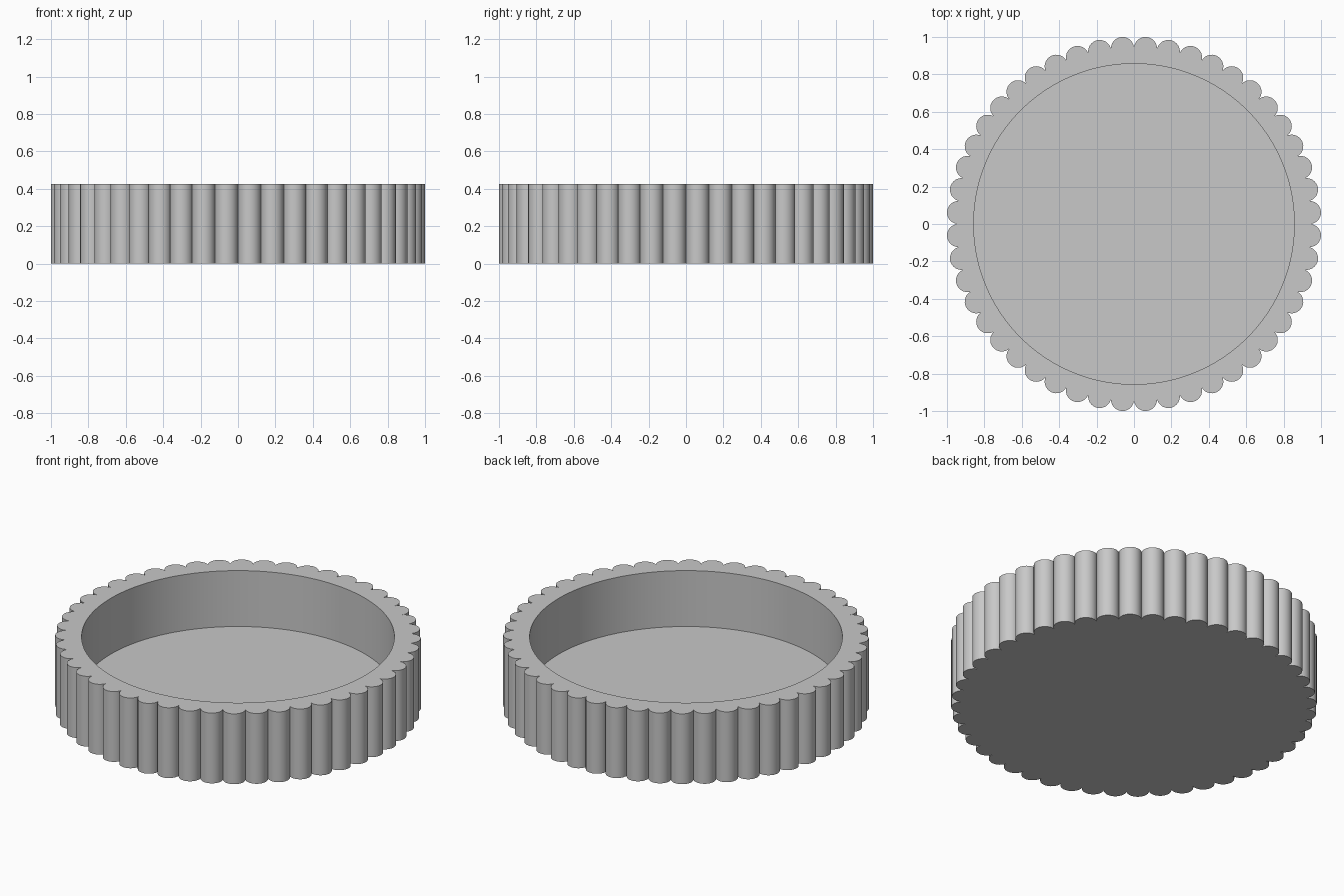
import bpy
import bmesh
from math import sin, cos, pi, sqrt, atan2, radians

cube = bpy.data.objects.get("Cube")
if cube:
    bpy.data.objects.remove(cube, do_unlink=True)

LOBES = 48          # scallops around the rim
STEPS = 14          # segments per scallop
CENTRE_R = 0.94     # distance of scallop centres from the axis
LOBE_R = 0.062
INNER_R = 0.857
HEIGHT = 0.425
FLOOR = 0.087

grey = bpy.data.materials.new("plain_grey")
grey.use_nodes = True
colour = (0.58, 0.58, 0.58, 1)
grey.diffuse_color = colour
grey.node_tree.nodes["Principled BSDF"].inputs["Base Color"].default_value = colour


def scalloped_outline():
    """Outer arcs of a ring of circles, joined where neighbours cross."""
    half = pi / LOBES
    valley = CENTRE_R * cos(half) + sqrt(LOBE_R ** 2 - (CENTRE_R * sin(half)) ** 2)
    sweep = atan2(valley * sin(half), valley * cos(half) - CENTRE_R)
    points = []
    for lobe in range(LOBES):
        a = (2 * lobe + 1) * half
        for s in range(STEPS):
            b = a - sweep + 2 * sweep * s / STEPS
            points.append((CENTRE_R * cos(a) + LOBE_R * cos(b),
                           CENTRE_R * sin(a) + LOBE_R * sin(b)))
    return points


def circle(radius):
    count = LOBES * STEPS
    return [(radius * cos(2 * pi * i / count), radius * sin(2 * pi * i / count))
            for i in range(count)]


bm = bmesh.new()


def ring(points, z):
    return [bm.verts.new((x, y, z)) for x, y in points]


def bridge(a, b):
    for i in range(len(a)):
        j = (i + 1) % len(a)
        bm.faces.new((a[i], a[j], b[j], b[i]))


# Underside, fluted wall, rim, inner wall and floor
outline = scalloped_outline()
rings = [ring(circle(INNER_R), 0), ring(outline, 0), ring(outline, HEIGHT),
         ring(circle(INNER_R), HEIGHT), ring(circle(INNER_R), FLOOR)]
for lower, upper in zip(rings, rings[1:]):
    bridge(lower, upper)
bm.faces.new(rings[0])
bm.faces.new(rings[-1])
bmesh.ops.recalc_face_normals(bm, faces=bm.faces)

mesh = bpy.data.meshes.new("fluted_dish")
bm.to_mesh(mesh)
bm.free()
mesh.materials.append(grey)
dish = bpy.data.objects.new("fluted_dish", mesh)
bpy.context.collection.objects.link(dish)

# Smooth flutes with sharp valleys and rims
bpy.ops.object.select_all(action="DESELECT")
dish.select_set(True)
bpy.context.view_layer.objects.active = dish
bpy.ops.object.shade_smooth_by_angle(angle=radians(30))
